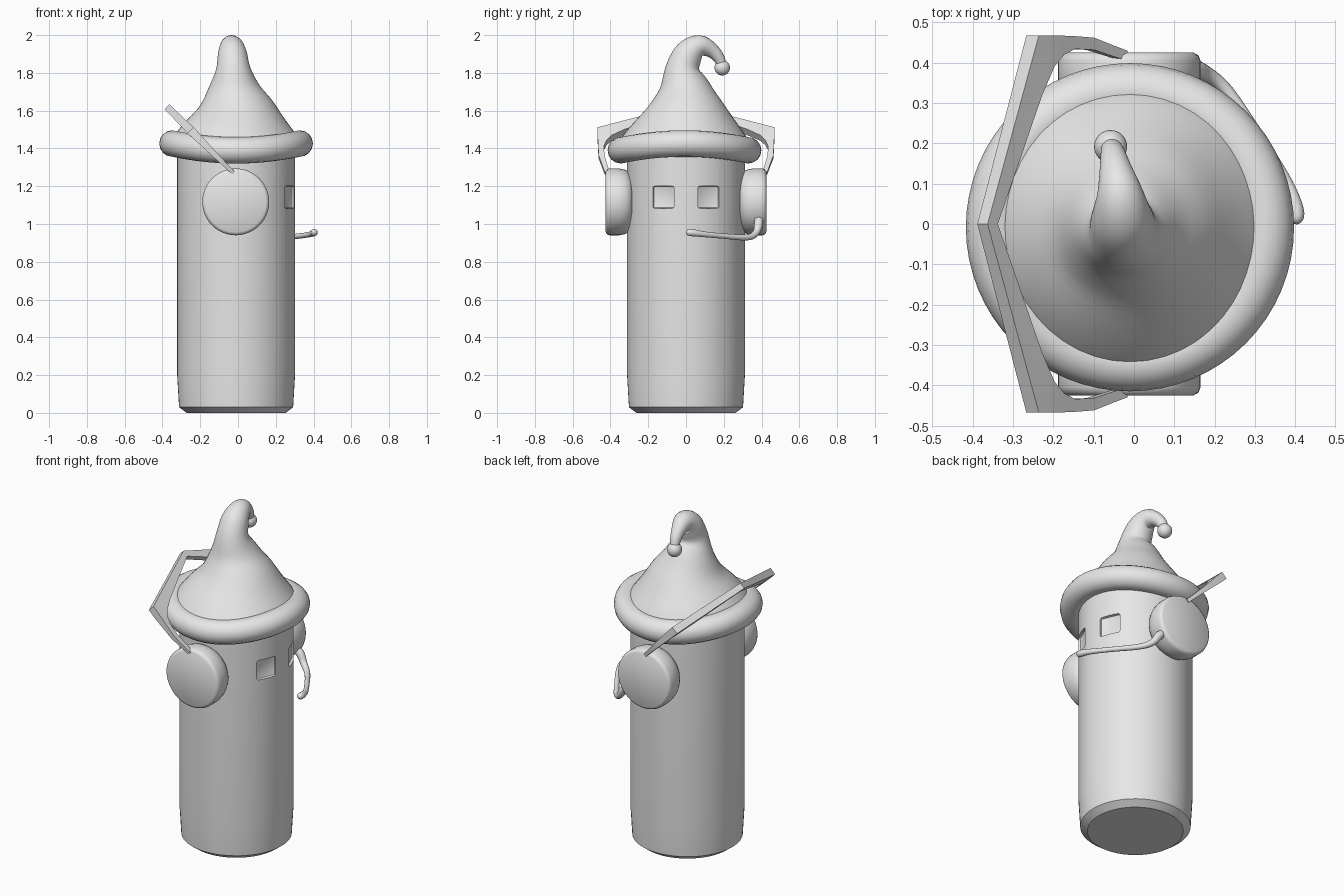
import bpy, bmesh, math
from mathutils import Vector, Matrix

if "Cube" in bpy.data.objects:
    bpy.data.objects.remove(bpy.data.objects["Cube"])

grey = bpy.data.materials.new("light grey")
grey.diffuse_color = (0.8, 0.8, 0.8, 1)
grey.use_nodes = True
grey.node_tree.nodes["Principled BSDF"].inputs["Base Color"].default_value = grey.diffuse_color


def finish(bm, name, angle=35):
    bmesh.ops.recalc_face_normals(bm, faces=bm.faces)
    me = bpy.data.meshes.new(name)
    bm.to_mesh(me)
    bm.free()
    ob = bpy.data.objects.new(name, me)
    bpy.context.collection.objects.link(ob)
    me.materials.append(grey)
    smooth(ob, angle)
    return ob


def smooth(ob, angle):
    bpy.ops.object.select_all(action='DESELECT')
    ob.select_set(True)
    bpy.context.view_layer.objects.active = ob
    bpy.ops.object.shade_smooth_by_angle(angle=math.radians(angle))


def skin(rings, caps=True, closed=False):
    """Bridge equal rings of points with quads."""
    bm = bmesh.new()
    vs = [[bm.verts.new(p) for p in r] for r in rings]
    n = len(vs[0])
    pairs = list(zip(vs, vs[1:])) + ([(vs[-1], vs[0])] if closed else [])
    for a, b in pairs:
        for i in range(n):
            j = (i + 1) % n
            bm.faces.new((a[i], a[j], b[j], b[i]))
    if caps and not closed:
        bm.faces.new(vs[0])
        bm.faces.new(vs[-1])
    return bm


def lathe(profile, n, matrix):
    """Revolve (radius, height) points about the local z axis."""
    return skin([[matrix @ Vector((r * math.cos(2 * math.pi * i / n),
                                   r * math.sin(2 * math.pi * i / n), h))
                  for i in range(n)] for r, h in profile])


def sweep(points, ref, n=32, steps=4):
    """Round tube through (x, y, z, radius) points, smoothed in between."""
    p = [Vector(q) for q in points]
    p = [p[0]] + p + [p[-1]]
    path = []
    for a, b, c, d in zip(p, p[1:], p[2:], p[3:]):
        for k in range(steps):
            t = k / steps
            path.append(0.5 * (2 * b + (c - a) * t + (2 * a - 5 * b + 4 * c - d) * t * t
                               + (3 * b - a - 3 * c + d) * t ** 3))
    path.append(p[-1])
    rings = []
    for k, q in enumerate(path):
        tan = (path[min(k + 1, len(path) - 1)] - path[max(k - 1, 0)]).to_3d().normalized()
        side = Vector(ref).cross(tan).normalized()
        up = tan.cross(side)
        rings.append([q.to_3d() + q.w * (side * math.cos(2 * math.pi * i / n)
                                         + up * math.sin(2 * math.pi * i / n)) for i in range(n)])
    return skin(rings)


# Body: a tall cylinder, slightly tapered at the foot
body = finish(lathe([(0.262, 0), (0.302, 0.03), (0.312, 0.2), (0.312, 1.42)], 64,
                    Matrix.Translation((-0.01, 0, 0))), "body", 30)

# Two shallow square eyes, cut into the +x side
for s in (-1, 1):
    bm = bmesh.new()
    bmesh.ops.create_cube(bm, size=1, matrix=Matrix.Translation((-0.01, 0, 1.142))
                          @ Matrix.Rotation(s * math.radians(23), 4, 'Z')
                          @ Matrix.Translation((0.344, 0, 0))
                          @ Matrix.Diagonal((0.1, 0.122, 0.118, 1)))
    bmesh.ops.bevel(bm, geom=bm.edges[:], offset=0.011, segments=2, profile=0.5,
                    affect='EDGES')
    cutter = finish(bm, "eye_cutter")
    cutter.hide_render = True
    mod = body.modifiers.new("eye", 'BOOLEAN')
    mod.operation = 'DIFFERENCE'
    mod.solver = 'EXACT'
    mod.object = cutter
    bpy.context.view_layer.objects.active = body
    bpy.ops.object.modifier_apply(modifier=mod.name)
    bpy.data.objects.remove(cutter)
smooth(body, 30)

# Hat brim: a thick ring bent into a gentle saddle
rings = []
for i in range(64):
    a = 2 * math.pi * i / 64
    ring = []
    for j in range(16):
        b = 2 * math.pi * j / 16
        r = 0.337 + 0.07 * math.cos(b)
        ring.append((-0.01 + r * math.cos(a), -0.008 + r * math.sin(a),
                     1.408 + 0.018 * math.cos(2 * a) + 0.07 * math.sin(b)))
    rings.append(ring)
finish(skin(rings, closed=True), "hat_brim", 60)

# Hat: a cone that curls over towards +y
finish(sweep([(-0.01, -0.005, 1.41, 0.355), (-0.01, -0.002, 1.475, 0.32),
              (-0.01, 0, 1.6, 0.222), (-0.02, -0.006, 1.71, 0.145),
              (-0.025, -0.018, 1.82, 0.092), (-0.03, 0.018, 1.905, 0.076),
              (-0.035, 0.075, 1.942, 0.058), (-0.045, 0.132, 1.922, 0.041),
              (-0.052, 0.172, 1.882, 0.031), (-0.057, 0.19, 1.84, 0.025)],
             (1, 0, 0), 48), "hat", 60)

# Ball at the tip of the hat
bm = bmesh.new()
bmesh.ops.create_uvsphere(bm, u_segments=24, v_segments=16, radius=0.041,
                          matrix=Matrix.Translation((-0.058, 0.192, 1.827)))
finish(bm, "hat_ball", 60)

# Ear cups: rounded discs on both sides
for s, name in ((-1, "ear_cup_front"), (1, "ear_cup_back")):
    m = Matrix.Translation((-0.012, 0, 1.117)) @ Matrix.Rotation(-s * math.pi / 2, 4, 'X')
    finish(lathe([(0.135, 0.285), (0.158, 0.3), (0.171, 0.325), (0.177, 0.355),
                  (0.177, 0.405), (0.172, 0.418), (0.16, 0.425)], 48, m), name, 40)

# Headband: a flat plate leaning back, with an angular outer edge
half = [(-0.03, 0.43, 0.405), (0.03, 0.446, 0.418), (0.09, 0.462, 0.432),
        (0.16, 0.466, 0.434), (0.2, 0.467, 0.42), (0.235, 0.468, 0.392)]
inner = [(s, i) for s, o, i in half] + [(0.28, 0.32), (0.432, 0)]
outer = [(s, o) for s, o, i in half] + [(0.292, 0.468), (0.468, 0)]
d = math.sqrt(0.5)
rings = []
for side in (1, -1):
    part = []
    for k, ((si, yi), (so, yo)) in enumerate(zip(inner, outer)):
        h = (0.010, 0.011, 0.014, 0.017, 0.019, 0.021, 0.022, 0.018)[k]
        part.append([(-0.045 - d * s + d * t, side * y, 1.29 + d * s + d * t)
                     for s, y, t in ((si, yi, -h), (so, yo, -h), (so, yo, h), (si, yi, h))])
    rings += part if side == 1 else part[-2::-1]
bm = skin(rings)
bmesh.ops.recalc_face_normals(bm, faces=bm.faces)
finish(bm, "headband", 30)

# Microphone arm: hooks under the back cup and runs round the face
finish(sweep([(0.08, 0.38, 1.05, 0.022), (0.14, 0.385, 1.01, 0.024),
              (0.18, 0.372, 0.955, 0.019), (0.235, 0.325, 0.929, 0.016),
              (0.32, 0.2, 0.936, 0.014), (0.38, 0.1, 0.945, 0.015),
              (0.402, 0.035, 0.954, 0.019), (0.402, 0.01, 0.956, 0.016),
              (0.4, 0.0, 0.956, 0.004)], (0, 0, 1), 16), "microphone_arm", 60)
